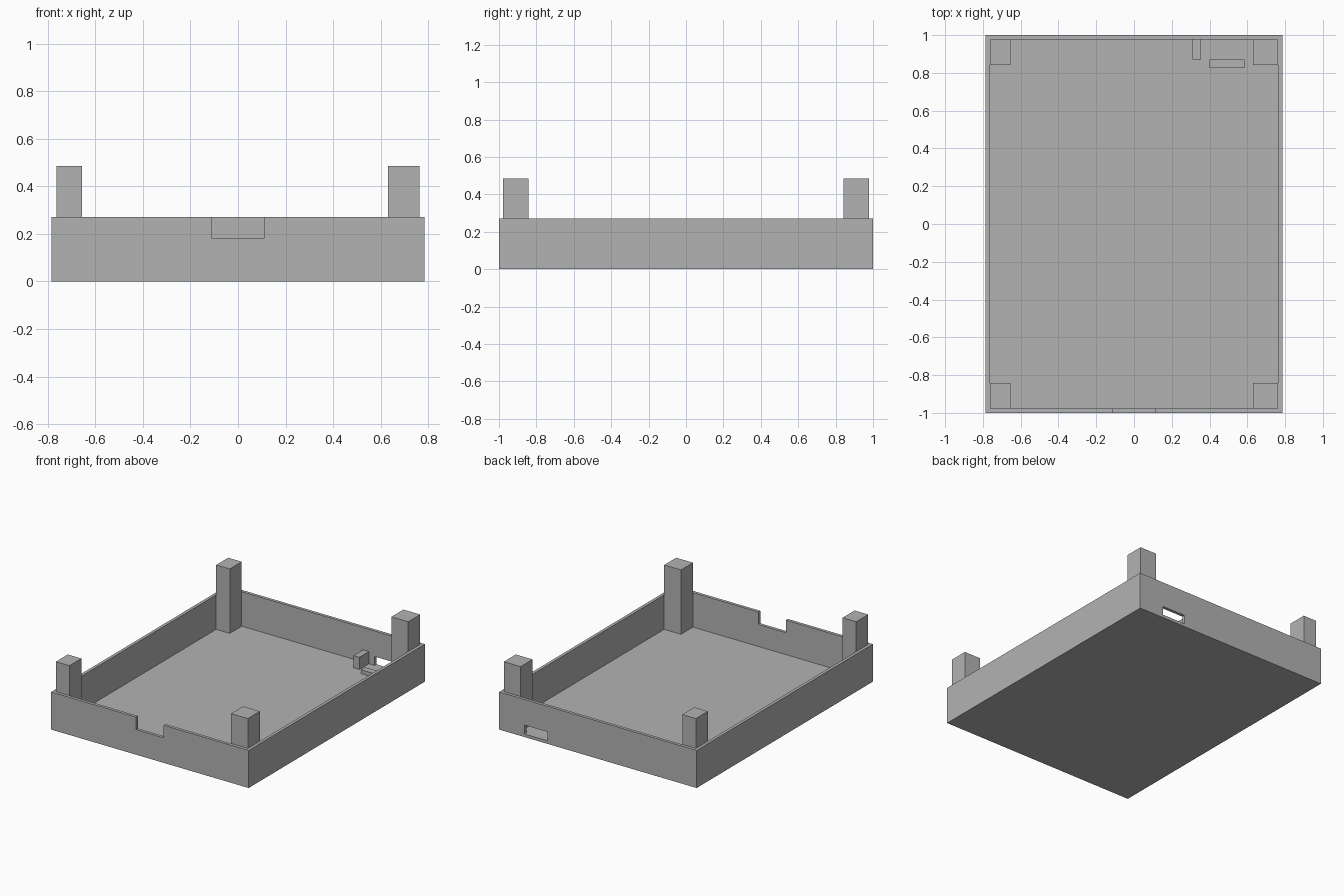
import bpy
import bmesh
from mathutils import Vector

cube = bpy.data.objects.get("Cube")
if cube:
    bpy.data.objects.remove(cube, do_unlink=True)

# Single plain grey
GREY = (0.45, 0.45, 0.45, 1.0)
grey = bpy.data.materials.new("plain grey")
grey.use_nodes = True
grey.diffuse_color = GREY
grey.node_tree.nodes["Principled BSDF"].inputs["Base Color"].default_value = GREY


def box(name, x, y, z):
    """Box spanning three (min, max) ranges."""
    bm = bmesh.new()
    bmesh.ops.create_cube(bm, size=1)
    for v in bm.verts:
        v.co = Vector([lo + (c + 0.5) * (hi - lo) for c, (lo, hi) in zip(v.co, (x, y, z))])
    mesh = bpy.data.meshes.new(name)
    bm.to_mesh(mesh)
    bm.free()
    mesh.materials.append(grey)
    obj = bpy.data.objects.new(name, mesh)
    bpy.context.collection.objects.link(obj)
    return obj


def cut(target, name, x, y, z):
    cutter = box(name, x, y, z)
    cutter.hide_render = True
    cutter.hide_viewport = True
    cutter.display_type = 'WIRE'
    mod = target.modifiers.new(name, 'BOOLEAN')
    mod.operation = 'DIFFERENCE'
    mod.solver = 'EXACT'
    mod.object = cutter


W, D, H = 0.785, 1.0, 0.27      # half width, half depth, wall height
WALL, FLOOR = 0.022, 0.022
IX, IY = W - WALL, D - WALL     # inner half sizes

# Open tray with front notch and back port
tray = box("tray", (-W, W), (-D, D), (0, H))
cut(tray, "cavity_cutter", (-IX, IX), (-IY, IY), (FLOOR, 1))
cut(tray, "front_notch_cutter", (-0.11, 0.11), (-1.1, -0.9), (0.18, 1))
cut(tray, "back_port_cutter", (0.40, 0.585), (0.9, 1.1), (FLOOR, 0.086))

# Corner posts, wider on the left side
POST_TOP = 0.485
for end, y in (("front", (-IY, -0.842)), ("back", (0.842, IY))):
    box(end + "_right_post", (-IX, -0.655), y, (FLOOR, POST_TOP))
    box(end + "_left_post", (0.63, IX), y, (FLOOR, POST_TOP))

# Supports beside and in front of the port
box("port_side_block", (0.31, 0.355), (0.87, IY), (FLOOR, 0.11))
box("port_stop_bar", (0.40, 0.585), (0.825, 0.87), (FLOOR, 0.05))
